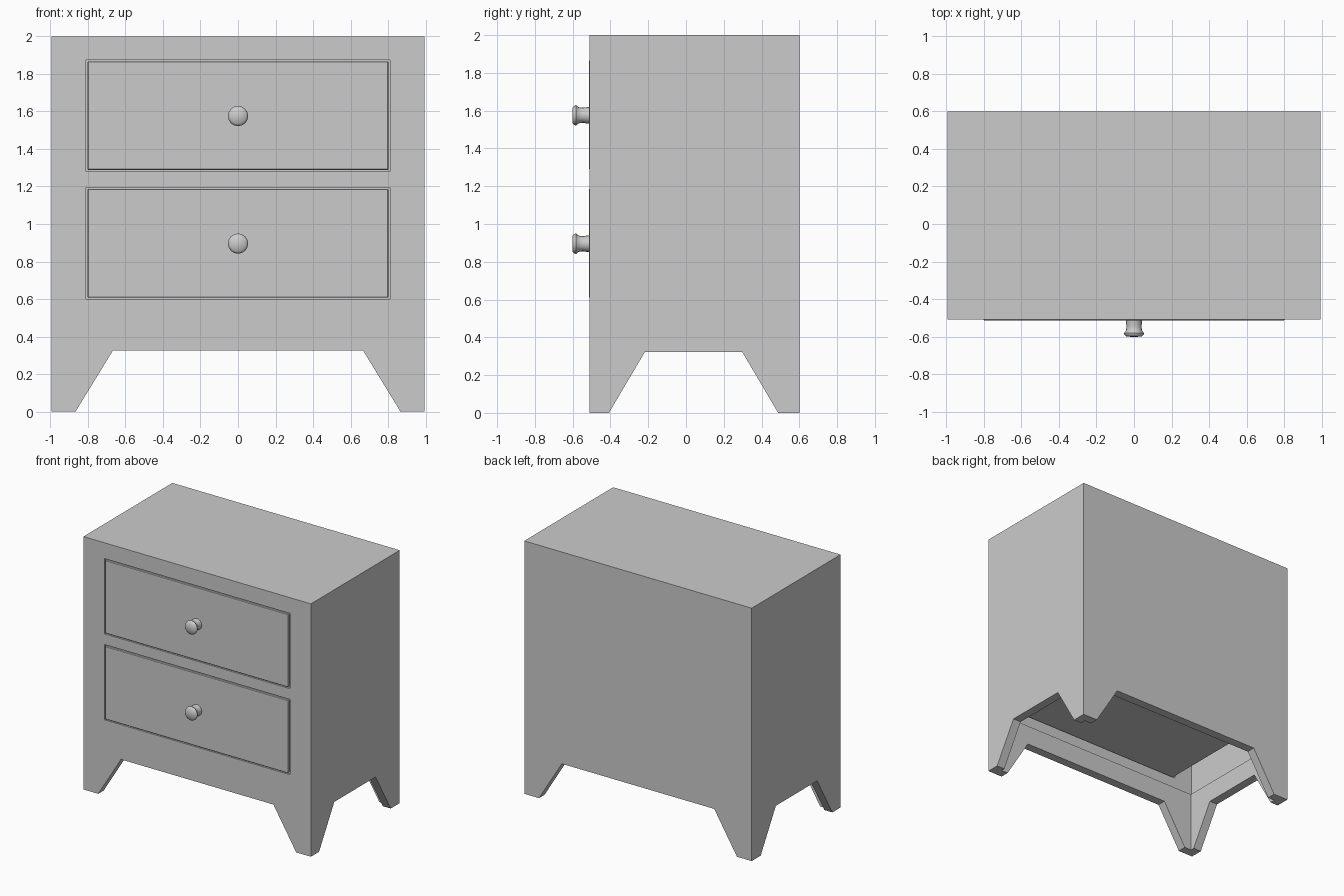
import bpy, bmesh, math
from mathutils import Matrix

if "Cube" in bpy.data.objects:
    bpy.data.objects.remove(bpy.data.objects["Cube"])

HX, Y0, Y1, TOP = 0.995, -0.51, 0.60, 2.0
DRAWERS = ((0.60, 1.195), (1.28, 1.875))


def finish(name, bm):
    bmesh.ops.recalc_face_normals(bm, faces=bm.faces)
    mesh = bpy.data.meshes.new(name)
    bm.to_mesh(mesh)
    bm.free()
    ob = bpy.data.objects.new(name, mesh)
    bpy.context.collection.objects.link(ob)
    return ob


def box(name, x0, x1, y0, y1, z0, z1):
    bm = bmesh.new()
    bmesh.ops.create_cube(bm, size=1)
    for v in bm.verts:
        v.co = (x1 if v.co.x > 0 else x0, y1 if v.co.y > 0 else y0, z1 if v.co.z > 0 else z0)
    return finish(name, bm)


def prism(name, profile, along):
    """Extrude a (horizontal, z) profile right through the cabinet along x or y."""
    bm = bmesh.new()
    place = (lambda u, z: (u, -1.5, z)) if along == 'y' else (lambda u, z: (-1.5, u, z))
    face = bm.faces.new([bm.verts.new(place(u, z)) for u, z in profile])
    res = bmesh.ops.extrude_face_region(bm, geom=[face])
    verts = [g for g in res['geom'] if isinstance(g, bmesh.types.BMVert)]
    bmesh.ops.translate(bm, verts=verts, vec=(0, 3, 0) if along == 'y' else (3, 0, 0))
    return finish(name, bm)


def cut(target, cutter):
    mod = target.modifiers.new(cutter.name, 'BOOLEAN')
    mod.operation = 'DIFFERENCE'
    mod.solver = 'EXACT'
    mod.object = cutter
    bpy.context.view_layer.objects.active = target
    bpy.ops.object.modifier_apply(modifier=mod.name)
    bpy.data.objects.remove(cutter)


# Cabinet: hollow shell with a thicker base frame and tapered feet
cabinet = box("cabinet", -HX, HX, Y0, Y1, 0, TOP)
T, S = 0.07, 0.02
cut(cabinet, box("upper_cavity", -HX + S, HX - S, Y0 + S, Y1 - S, 0.48, TOP - S))
cut(cabinet, box("base_cavity", -HX + T, HX - T, Y0 + T, Y1 - T, -0.2, 0.6))


def notch(a, b, c, d, top):
    # foot edges a/d on the ground, apron edges b/c above; sides run on below the floor
    k = 0.1 / top
    return [(a - (b - a) * k, -0.1), (b, top), (c, top), (d + (d - c) * k, -0.1)]


cut(cabinet, prism("front_notch", notch(-0.866, -0.667, 0.667, 0.866, 0.325), 'y'))
cut(cabinet, prism("side_notch", notch(-0.408, -0.218, 0.298, 0.488, 0.322), 'x'))
for z0, z1 in DRAWERS:
    cut(cabinet, box("drawer_opening", -0.81, 0.81, -1, -0.3, z0, z1))

# Drawers with round knobs
KNOB = [(0.045, -0.50), (0.043, -0.525), (0.040, -0.545), (0.043, -0.570),
        (0.054, -0.582), (0.052, -0.590), (0.042, -0.600), (0, -0.602)]
for label, (z0, z1) in zip(("lower", "upper"), DRAWERS):
    g = 0.008
    drawer = box(label + "_drawer", -0.81 + g, 0.81 - g, -0.514, 0.54, z0 + g, z1 - g)
    bev = drawer.modifiers.new("edge", 'BEVEL')
    bev.width = 0.004
    bev.segments = 1

    bm = bmesh.new()
    verts = [bm.verts.new((r, y, 0)) for r, y in KNOB]
    edges = [bm.edges.new(p) for p in zip(verts, verts[1:])]
    bmesh.ops.spin(bm, geom=verts + edges, cent=(0, 0, 0), axis=(0, 1, 0),
                   angle=2 * math.pi, steps=16)
    bmesh.ops.remove_doubles(bm, verts=bm.verts, dist=1e-4)
    bmesh.ops.transform(bm, matrix=Matrix.Translation((0, 0, (z0 + z1) / 2 - 0.002)), verts=bm.verts)
    knob = finish(label + "_knob", bm)
    bpy.ops.object.select_all(action='DESELECT')
    knob.select_set(True)
    bpy.context.view_layer.objects.active = knob
    bpy.ops.object.shade_smooth_by_angle(angle=math.radians(50))
